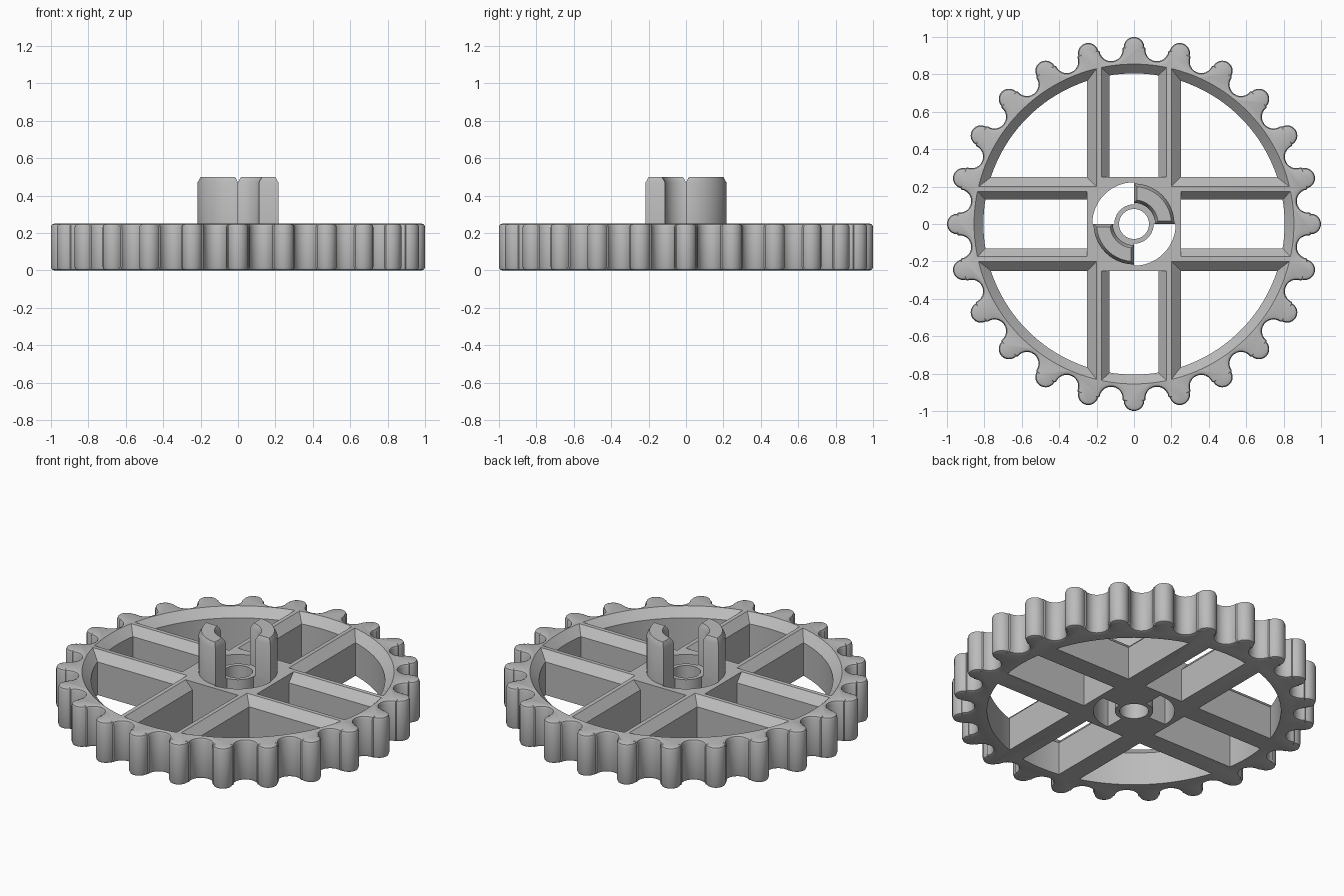
import bpy, bmesh
from math import sin, cos, asin, radians, tau, pi

cube = bpy.data.objects.get("Cube")
if cube:
    bpy.data.objects.remove(cube, do_unlink=True)

TEETH = 24
HEIGHT = 0.25

grey = bpy.data.materials.new("light grey")
grey.use_nodes = True
grey.diffuse_color = (0.5, 0.5, 0.5, 1)
grey.node_tree.nodes["Principled BSDF"].inputs["Base Color"].default_value = (0.5, 0.5, 0.5, 1)


def arc(cx, cy, r, start, end, steps):
    """Points on an arc, angles in radians."""
    angles = [start + (end - start) * i / steps for i in range(steps + 1)]
    return [(cx + r * cos(a), cy + r * sin(a)) for a in angles]


def loft(bm, sections):
    """Closed solid through (z, outline) sections with matching point counts."""
    rings = [[bm.verts.new((x, y, z)) for x, y in pts] for z, pts in sections]
    n = len(rings[0])
    for low, high in zip(rings, rings[1:]):
        for i in range(n):
            j = (i + 1) % n
            bm.faces.new((low[i], low[j], high[j], high[i]))
    bm.faces.new(rings[0][::-1])
    bm.faces.new(rings[-1])


def make_object(name, bm):
    bmesh.ops.recalc_face_normals(bm, faces=bm.faces)
    mesh = bpy.data.meshes.new(name)
    bm.to_mesh(mesh)
    bm.free()
    mesh.materials.append(grey)
    obj = bpy.data.objects.new(name, mesh)
    bpy.context.collection.objects.link(obj)
    return obj


def activate(obj):
    bpy.ops.object.select_all(action='DESELECT')
    obj.select_set(True)
    bpy.context.view_layer.objects.active = obj


def turn(pts, a):
    return [(x * cos(a) - y * sin(a), x * sin(a) + y * cos(a)) for x, y in pts]


# Toothed outline: round tips joined by round valleys
def gear_outline(inset):
    pts = []
    for k in range(TEETH):
        a = tau * k / TEETH
        v = a + pi / TEETH
        pts += arc(0.945 * cos(a), 0.945 * sin(a), 0.055 - inset, a - pi / 2, a + pi / 2, 12)
        pts += arc(0.94 * cos(v), 0.94 * sin(v), 0.062 + inset, v - pi / 2, v - 3 * pi / 2, 12)
    return pts


# Openings between spokes, widened by o at the top chamfer
def quadrant_hole(o):
    edge, r = 0.25 - o, 0.805 + o
    a = asin(edge / r)
    return [(edge, edge)] + arc(0, 0, r, a, pi / 2 - a, 32)


def spoke_hole(o):
    half, r = 0.13 + o * 0.9, 0.805 + o
    a = asin(half / r)
    return [(0.25, half), (0.25, -half)] + arc(0, 0, r, -a, a, 12)


def sector(inner, outer, start, end, steps=20):
    return arc(0, 0, outer, start, end, steps) + arc(0, 0, inner, end, start, steps)


# Wheel blank with softened edges
bm = bmesh.new()
edge = [(0, 0.018), (0.005, 0.005), (0.018, 0)]
levels = edge + [(HEIGHT - z, i) for z, i in reversed(edge)]
loft(bm, [(z, gear_outline(i)) for z, i in levels])
wheel = make_object("toothed_wheel", bm)

# Cutter for spoke openings, hub slots and axle hole
bm = bmesh.new()
for k in range(4):
    for hole in (quadrant_hole, spoke_hole):
        loft(bm, [(z, turn(hole(o), k * pi / 2))
                  for z, o in ((-0.1, 0), (HEIGHT - 0.05, 0), (HEIGHT + 0.005, 0.055))])
for start in (pi / 2, 3 * pi / 2):
    slot = sector(0.105, 0.223, start, start + pi / 2)
    loft(bm, [(-0.1, slot), (0.4, slot)])
axle = arc(0, 0, 0.08, 0, tau * 47 / 48, 47)
loft(bm, [(-0.1, axle), (0.4, axle)])
cutter = make_object("opening_cutter", bm)
cutter.hide_render = True

mod = wheel.modifiers.new("openings", 'BOOLEAN')
mod.operation = 'DIFFERENCE'
mod.solver = 'EXACT'
mod.object = cutter
activate(wheel)
bpy.ops.object.modifier_apply(modifier=mod.name)
bpy.data.objects.remove(cutter, do_unlink=True)


# Quarter-round hub posts with chamfered tops
def post_outline(inset, start):
    inner, outer = 0.113 + inset, 0.216 - inset
    return (arc(0, 0, outer, start + inset / outer, start + pi / 2 - inset / outer, 20)
            + arc(0, 0, inner, start + pi / 2 - inset / inner, start + inset / inner, 20))


parts = [wheel]
for name, start in (("back_hub_post", 0), ("front_hub_post", pi)):
    bm = bmesh.new()
    loft(bm, [(z, post_outline(i, start)) for z, i in ((0.2, 0), (0.47, 0), (0.5, 0.016))])
    parts.append(make_object(name, bm))

for part in parts:
    activate(part)
    bpy.ops.object.shade_smooth_by_angle(angle=radians(30))
